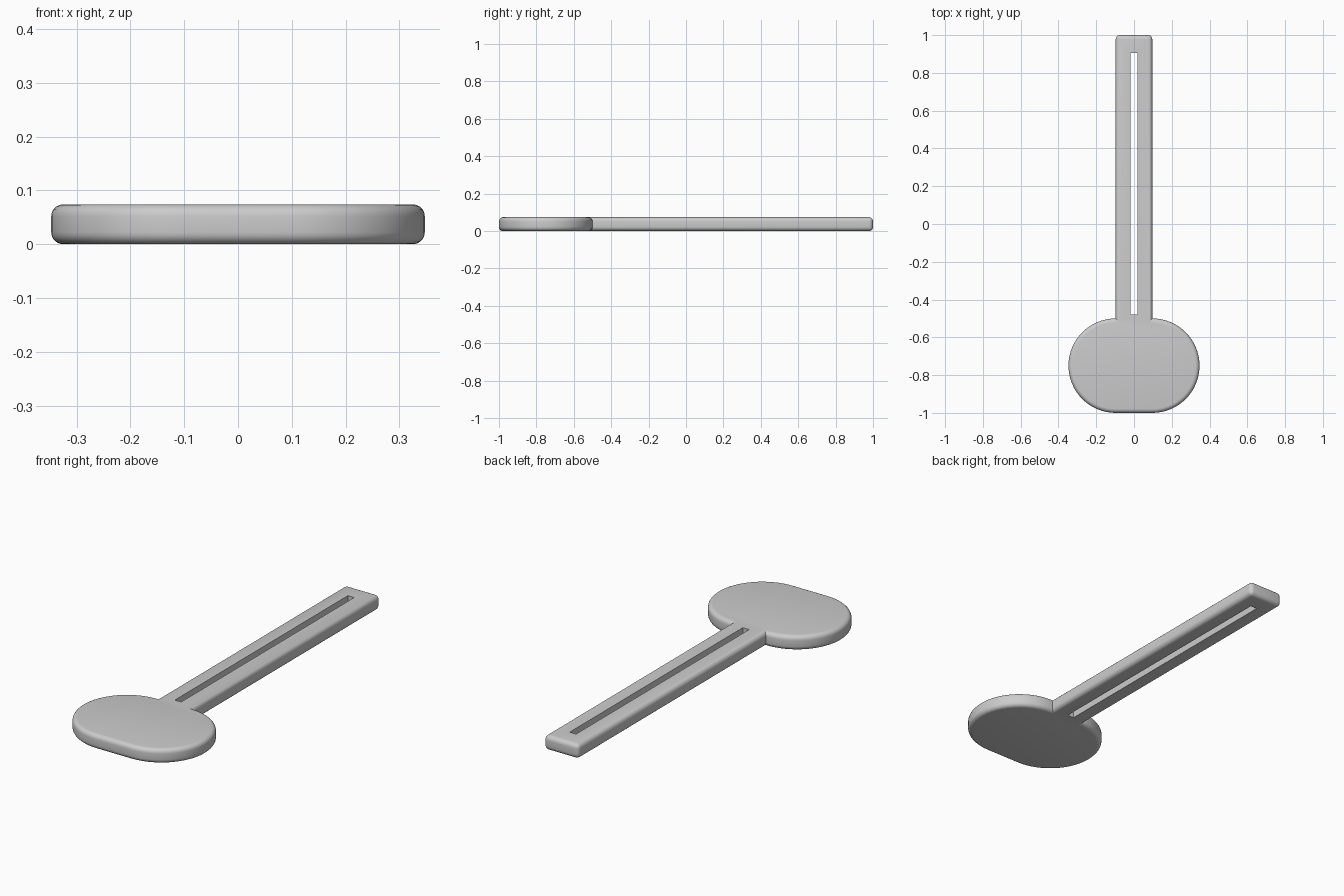
import bpy, bmesh, math

if "Cube" in bpy.data.objects:
    bpy.data.objects.remove(bpy.data.objects["Cube"])

HEIGHT, BEVEL = 0.074, 0.022
HALF_BAR, RADIUS, HEAD_Y = 0.097, 0.25, -0.75

grey = bpy.data.materials.new("plain grey")
grey.diffuse_color = (0.6, 0.6, 0.6, 1)
grey.use_nodes = True
grey.node_tree.nodes["Principled BSDF"].inputs["Base Color"].default_value = grey.diffuse_color

# Outline: stadium-shaped head with a long straight bar
STEPS = 32
right = [(HALF_BAR + RADIUS * math.cos(a), HEAD_Y + RADIUS * math.sin(a))
         for a in (-math.pi / 2 + math.pi * i / STEPS for i in range(STEPS + 1))]
right.append((HALF_BAR, 1.0))
outline = right + [(-x, y) for x, y in reversed(right)]

# Extrude the outline and round its rims and the bar's end corners
bm = bmesh.new()
base = bm.faces.new([bm.verts.new((x, y, 0)) for x, y in outline])
ext = bmesh.ops.extrude_face_region(bm, geom=[base])
bmesh.ops.translate(bm, vec=(0, 0, HEIGHT),
                    verts=[v for v in ext["geom"] if isinstance(v, bmesh.types.BMVert)])
bmesh.ops.recalc_face_normals(bm, faces=bm.faces)
rims = [e for e in bm.edges
        if abs(e.verts[0].co.z - e.verts[1].co.z) < 1e-5
        or min(v.co.y for v in e.verts) > 0.99]
bmesh.ops.bevel(bm, geom=rims, offset=BEVEL, offset_type='OFFSET', segments=5,
                profile=0.5, affect='EDGES', clamp_overlap=False)
mesh = bpy.data.meshes.new("slotted_paddle")
bm.to_mesh(mesh)
bm.free()
mesh.materials.append(grey)
paddle = bpy.data.objects.new("slotted_paddle", mesh)
bpy.context.collection.objects.link(paddle)

# Long sharp-edged slot through the bar
bpy.ops.mesh.primitive_cube_add(size=1, location=(0, 0.2125, HEIGHT / 2))
cutter = bpy.context.object
cutter.name = "slot_cutter"
cutter.scale = (0.036, 1.385, 0.3)
cutter.hide_render = True
cutter.data.materials.append(grey)
bpy.context.view_layer.update()

cut = paddle.modifiers.new("slot", 'BOOLEAN')
cut.operation, cut.solver, cut.object = 'DIFFERENCE', 'EXACT', cutter
bpy.ops.object.select_all(action='DESELECT')
paddle.select_set(True)
bpy.context.view_layer.objects.active = paddle
bpy.ops.object.modifier_apply(modifier=cut.name)
bpy.data.objects.remove(cutter)
bpy.ops.object.shade_smooth_by_angle(angle=math.radians(35))
